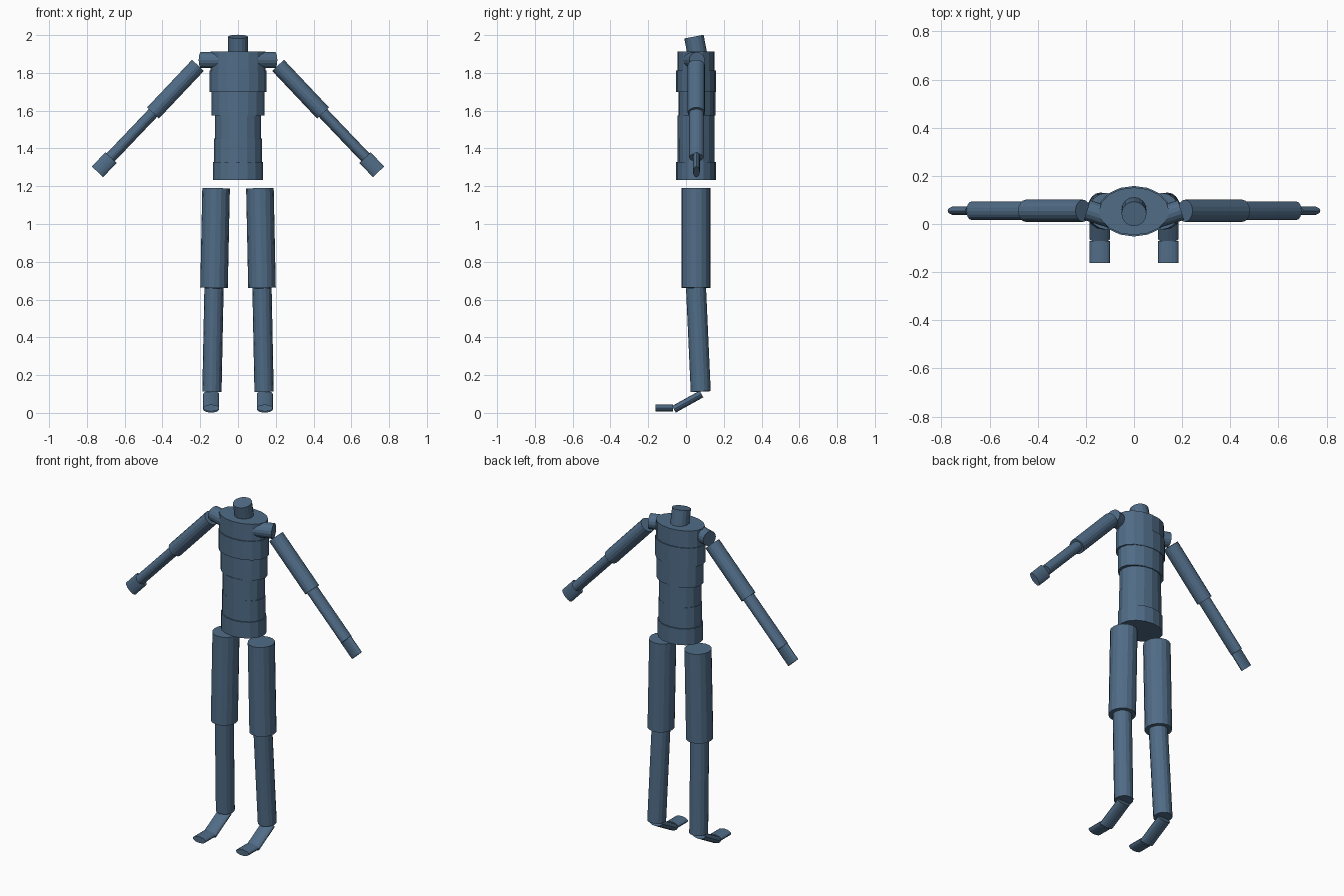
import bpy, bmesh, math
from mathutils import Vector

if "Cube" in bpy.data.objects:
    bpy.data.objects.remove(bpy.data.objects["Cube"])

SIDES = 16
steel_blue = bpy.data.materials.new("steel_blue")
steel_blue.diffuse_color = (0.08, 0.15, 0.24, 1)
steel_blue.use_nodes = True
steel_blue.node_tree.nodes["Principled BSDF"].inputs["Base Color"].default_value = steel_blue.diffuse_color


def segment(name, start, end, across, r_across, r_other):
    """Closed elliptical cylinder; r_across is measured along the 'across' direction."""
    start, end = Vector(start), Vector(end)
    axis = (end - start).normalized()
    u = Vector(across)
    u = (u - axis * u.dot(axis)).normalized()
    v = axis.cross(u)
    bm = bmesh.new()
    rings = []
    for centre in (start, end):
        ring = []
        for i in range(SIDES):
            a = 2 * math.pi * i / SIDES
            ring.append(bm.verts.new(centre + u * r_across * math.cos(a) + v * r_other * math.sin(a)))
        rings.append(ring)
    low, high = rings
    for i in range(SIDES):
        j = (i + 1) % SIDES
        bm.faces.new((low[i], low[j], high[j], high[i]))
    bm.faces.new(low[::-1])
    bm.faces.new(high)
    bmesh.ops.recalc_face_normals(bm, faces=bm.faces)
    mesh = bpy.data.meshes.new(name)
    bm.to_mesh(mesh)
    bm.free()
    mesh.materials.append(steel_blue)
    obj = bpy.data.objects.new(name, mesh)
    bpy.context.collection.objects.link(obj)


X, Y = (1, 0, 0), (0, 1, 0)

# Torso stack: name, bottom, top, half width, half depth, centre y
for name, z0, z1, rx, ry, y in (
    ("pelvis", 1.232, 1.328, 0.132, 0.105, 0.053),
    ("lower_waist", 1.328, 1.452, 0.127, 0.097, 0.053),
    ("upper_waist", 1.452, 1.575, 0.123, 0.097, 0.053),
    ("ribs", 1.575, 1.70, 0.140, 0.098, 0.057),
    ("chest", 1.70, 1.812, 0.150, 0.105, 0.053),
    ("upper_chest", 1.812, 1.912, 0.146, 0.099, 0.053),
):
    segment(name, (0, y, z0), (0, y, z1), X, rx, ry)

# Neck leans slightly forward
segment("neck", (0, 0.06, 1.90), (0, 0.042, 1.992), X, 0.052, 0.052)

# Arms and legs on both sides
for side, s in (("left", 1), ("right", -1)):
    segment(side + "_shoulder", (0.06 * s, 0.015, 1.868), (0.195 * s, 0.058, 1.868), (0, 0, 1), 0.043, 0.043)
    segment(side + "_upper_arm", (0.212 * s, 0.055, 1.84), (0.45 * s, 0.055, 1.588), Y, 0.046, 0.043)
    segment(side + "_forearm", (0.45 * s, 0.055, 1.588), (0.675 * s, 0.055, 1.352), Y, 0.038, 0.030)
    segment(side + "_hand", (0.672 * s, 0.055, 1.352), (0.744 * s, 0.055, 1.276), Y, 0.018, 0.041)
    segment(side + "_thigh", (0.116 * s, 0.053, 1.19), (0.127 * s, 0.053, 0.662), X, 0.073, 0.076)
    segment(side + "_shin", (0.127 * s, 0.053, 0.662), (0.138 * s, 0.078, 0.113), X, 0.051, 0.053)
    segment(side + "_foot", (0.142 * s, 0.082, 0.100), (0.142 * s, -0.064, 0.019), X, 0.042, 0.02)
    segment(side + "_toes", (0.142 * s, -0.07, 0.026), (0.142 * s, -0.162, 0.026), X, 0.042, 0.018)
